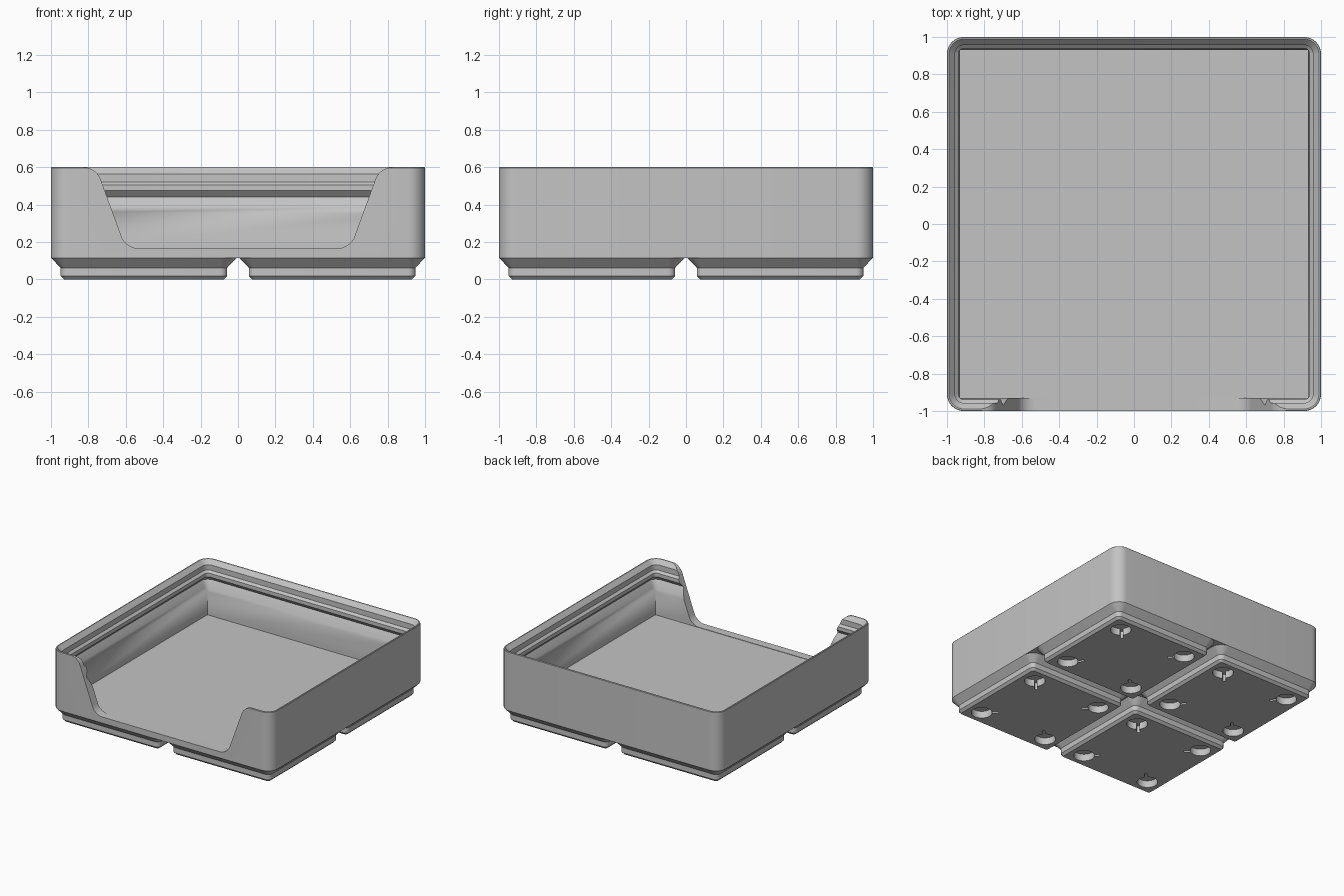
import bpy
import bmesh
from math import cos, sin, pi, radians, tan, asin
from mathutils import Matrix

cube = bpy.data.objects.get("Cube")
if cube:
    bpy.data.objects.remove(cube, do_unlink=True)

grey = bpy.data.materials.new("plain grey")
grey.use_nodes = True
COLOUR = (0.55, 0.55, 0.55, 1)
grey.diffuse_color = COLOUR
grey.node_tree.nodes["Principled BSDF"].inputs["Base Color"].default_value = COLOUR

CORNER = 0.09      # outer corner radius
PITCH = 0.503      # foot centre offset
BASE = 0.116       # underside of the box
FLOOR = 0.163


def finish(name, bm):
    bmesh.ops.remove_doubles(bm, verts=bm.verts, dist=1e-5)
    bmesh.ops.recalc_face_normals(bm, faces=bm.faces)
    mesh = bpy.data.meshes.new(name)
    bm.to_mesh(mesh)
    bm.free()
    mesh.materials.append(grey)
    obj = bpy.data.objects.new(name, mesh)
    bpy.context.collection.objects.link(obj)
    return obj


def rounded_square(half, radius, steps=8):
    c = half - radius
    pts = []
    for quarter in range(4):
        mid = pi / 4 + quarter * pi / 2
        cx, cy = (c if cos(mid) > 0 else -c), (c if sin(mid) > 0 else -c)
        for i in range(steps + 1):
            a = quarter * pi / 2 + i * pi / 2 / steps
            pts.append((cx + radius * cos(a), cy + radius * sin(a)))
    return pts


def loft(name, rings):
    """Skin rounded squares given as (half width, height, corner radius)."""
    bm = bmesh.new()
    loops = [[bm.verts.new((x, y, z)) for x, y in rounded_square(h, r)]
             for h, z, r in rings]
    n = len(loops[0])
    for a, b in zip(loops, loops[1:]):
        for i in range(n):
            j = (i + 1) % n
            bm.faces.new((a[i], a[j], b[j], b[i]))
    bm.faces.new(loops[0])
    bm.faces.new(loops[-1])
    return finish(name, bm)


def add_prism(bm, outline, lo, hi, matrix=Matrix()):
    low, high = ([bm.verts.new(matrix @ Matrix.Translation((x, y, z)).translation)
                  for x, y in outline] for z in (lo, hi))
    bm.faces.new(low)
    bm.faces.new(high)
    for i in range(len(low)):
        j = (i + 1) % len(low)
        bm.faces.new((low[i], low[j], high[j], high[i]))


def cut(obj, cutter):
    mod = obj.modifiers.new("cut", 'BOOLEAN')
    mod.operation = 'DIFFERENCE'
    mod.solver = 'EXACT'
    mod.object = cutter
    bpy.context.view_layer.objects.active = obj
    bpy.ops.object.modifier_apply(modifier=mod.name)
    bpy.data.objects.remove(cutter, do_unlink=True)


def smooth(obj):
    bpy.ops.object.select_all(action='DESELECT')
    obj.select_set(True)
    bpy.context.view_layer.objects.active = obj
    bpy.ops.object.shade_smooth_by_angle(angle=radians(25))


# Box: outer wall, stepped rim, undercut groove, ledge and square-cornered cavity
section = [(1, BASE), (1, 0.596), (0.997, 0.6), (0.989, 0.6), (0.957, 0.565),
           (0.957, 0.522), (0.938, 0.505), (0.938, 0.475), (0.97, 0.44), (0.942, 0.39)]
rings = [(h, z, CORNER - (1 - h)) for h, z in section]
rings += [(0.93, 0.355, 0), (0.93, FLOOR, 0)]
box = loft("box", rings)

# Front opening: sloping sides with rounded lower and upper corners
LOW, TOP, R = FLOOR + 0.003, 0.6, 0.1
lean = radians(20)
turn = pi / 2 - lean
tangent = R * tan(turn / 2)
foot_x = 0.6
top_x = foot_x + (TOP - LOW) * tan(lean)
side = []
for i in range(11):
    a = turn * i / 10
    side.append((foot_x - tangent + R * sin(a), LOW + R - R * cos(a)))
for i in range(11):
    a = turn * (1 - i / 10)
    side.append((top_x + tangent - R * sin(a), TOP - R + R * cos(a)))
side.append((top_x + tangent, TOP + 0.1))
outline = side + [(-x, z) for x, z in reversed(side)]
bm = bmesh.new()
add_prism(bm, outline, 0.85, 1.1, Matrix.Rotation(pi / 2, 4, 'X'))
cut(box, finish("opening_cutter", bm))
smooth(box)

# Foot: stepped pad with four keyhole recesses pointing at its centre
foot = loft("foot", [(0.426, 0, 0.019), (0.445, 0.019, 0.038),
                     (0.445, 0.062, 0.038), (0.497, BASE, CORNER)])
HOLE, SLOT = 0.078, 0.011
start = asin(SLOT / HOLE)
keyhole = [(HOLE * cos(a), HOLE * sin(a)) for a in
           (start + i * (2 * pi - 2 * start) / 32 for i in range(33))]
keyhole += [(0.125, -SLOT), (0.125, SLOT)]
bm = bmesh.new()
for sx in (-1, 1):
    for sy in (-1, 1):
        inward = (pi if sx > 0 else 0) + (pi / 4 if sx * sy > 0 else -pi / 4)
        place = Matrix.Translation((sx * 0.311, sy * 0.311, 0)) @ Matrix.Rotation(inward, 4, 'Z')
        add_prism(bm, keyhole, -0.05, 0.057, place)
cut(foot, finish("recess_cutter", bm))
smooth(foot)

# Four feet share one mesh
names = {(-1, -1): "front_right_foot", (1, -1): "front_left_foot",
         (-1, 1): "back_right_foot", (1, 1): "back_left_foot"}
for (sx, sy), name in names.items():
    copy = foot.copy()
    copy.name = name
    copy.location = (sx * PITCH, sy * PITCH, 0)
    bpy.context.collection.objects.link(copy)
bpy.data.objects.remove(foot, do_unlink=True)
